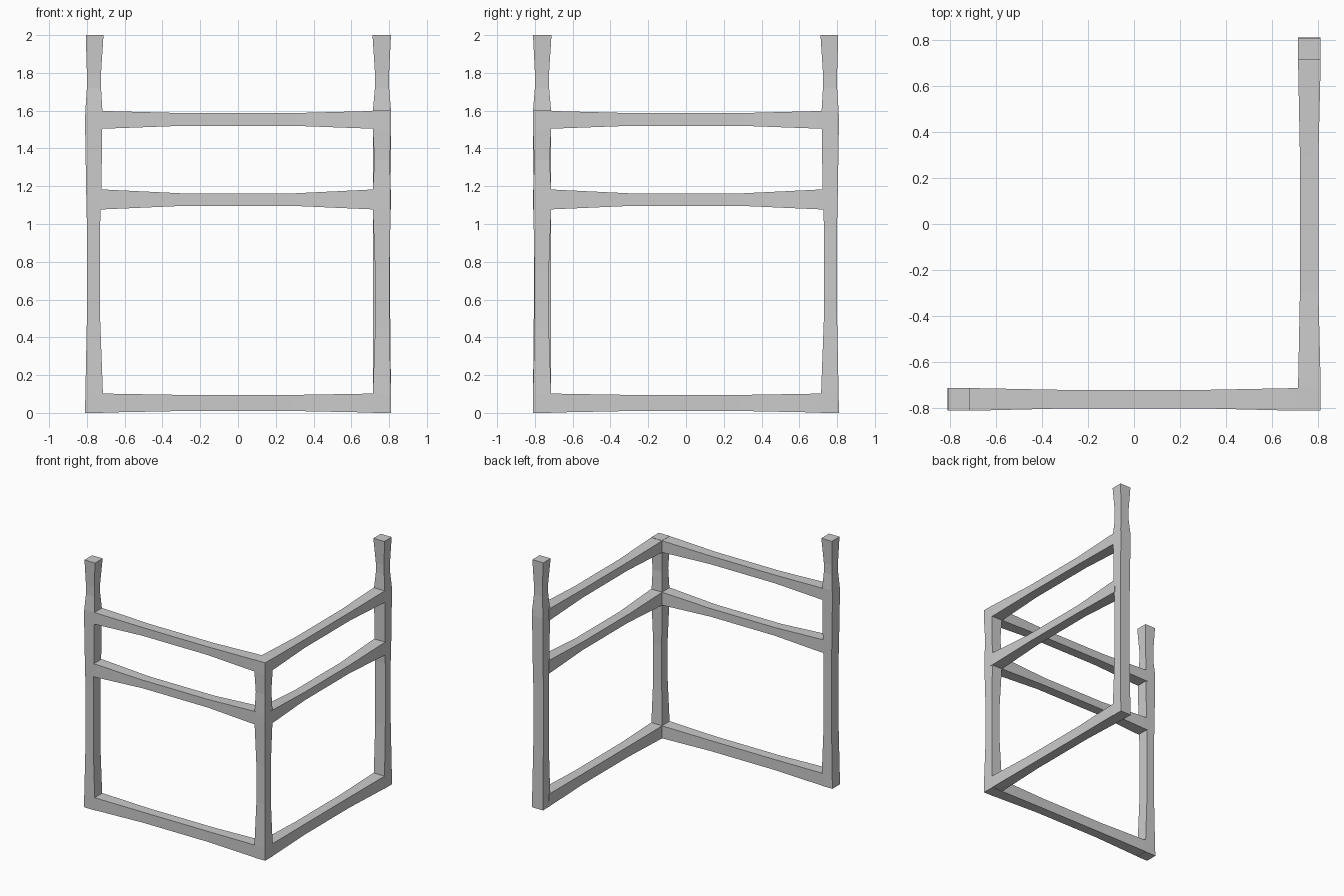
import bpy, bmesh
from mathutils import Matrix

if "Cube" in bpy.data.objects:
    bpy.data.objects.remove(bpy.data.objects["Cube"])

# Reflection that swaps the front wing onto the right wing: (x, y) -> (-y, -x)
SWAP = Matrix(((0, -1, 0, 0), (-1, 0, 0, 0), (0, 0, 1, 0), (0, 0, 0, 1)))


def loft(name, axis, stations, wing=None):
    """Square beam through stations (t, a0, a1, b0, b1) along x or z."""
    bm = bmesh.new()
    rings = []
    for t, a0, a1, b0, b1 in stations:
        ring = []
        for a, b in ((a0, b0), (a1, b0), (a1, b1), (a0, b1)):
            ring.append(bm.verts.new((t, a, b) if axis == 'x' else (a, b, t)))
        rings.append(ring)
    for r, s in zip(rings, rings[1:]):
        for i in range(4):
            j = (i + 1) % 4
            bm.faces.new((r[i], r[j], s[j], s[i]))
    bm.faces.new(rings[0])
    bm.faces.new(rings[-1])
    if wing:
        bm.transform(wing)
    bmesh.ops.recalc_face_normals(bm, faces=bm.faces)
    me = bpy.data.meshes.new(name)
    bm.to_mesh(me)
    bm.free()
    ob = bpy.data.objects.new(name, me)
    bpy.context.collection.objects.link(ob)


def rail(name, ends, middle, wing):
    """Rail that is thinner in the middle; ends and middle are (bottom, top)."""
    end = (-0.81, -0.712, *ends)
    mid = (-0.80, -0.72, *middle)
    loft(name, 'x', [(-0.735, *end), (-0.70, *end), (-0.29, *mid),
                     (0.29, *mid), (0.70, *end), (0.735, *end)], wing)


for side, wing in (("front", Matrix.Identity(4)), ("right", SWAP)):
    # Tall end post, waisted between the rails and above them
    loft(side + "_end_post", 'z', [
        (0.0, -0.81, -0.712, -0.81, -0.712),
        (0.1, -0.808, -0.715, -0.81, -0.714),
        (0.5, -0.80, -0.73, -0.806, -0.716),
        (1.0, -0.80, -0.73, -0.806, -0.716),
        (1.13, -0.803, -0.724, -0.808, -0.715),
        (1.55, -0.81, -0.718, -0.81, -0.714),
        (1.6, -0.808, -0.718, -0.81, -0.714),
        (1.72, -0.80, -0.725, -0.80, -0.725),
        (1.8, -0.80, -0.725, -0.80, -0.725),
        (2.0, -0.806, -0.712, -0.81, -0.712)], wing)
    rail(side + "_top_rail", (1.505, 1.598), (1.52, 1.587), wing)
    rail(side + "_middle_rail", (1.078, 1.182), (1.096, 1.162), wing)
    rail(side + "_bottom_rail", (0.002, 0.102), (0.01, 0.095), wing)

# Shared corner post, ending flush with the top rails
corner = [(0.0, 0.712, 0.81), (0.1, 0.714, 0.81), (0.45, 0.726, 0.802),
          (0.75, 0.726, 0.802), (1.08, 0.714, 0.808), (1.18, 0.714, 0.808),
          (1.34, 0.722, 0.804), (1.5, 0.714, 0.81), (1.6, 0.712, 0.81)]
loft("corner_post", 'z', [(z, i, o, -o, -i) for z, i, o in corner])
